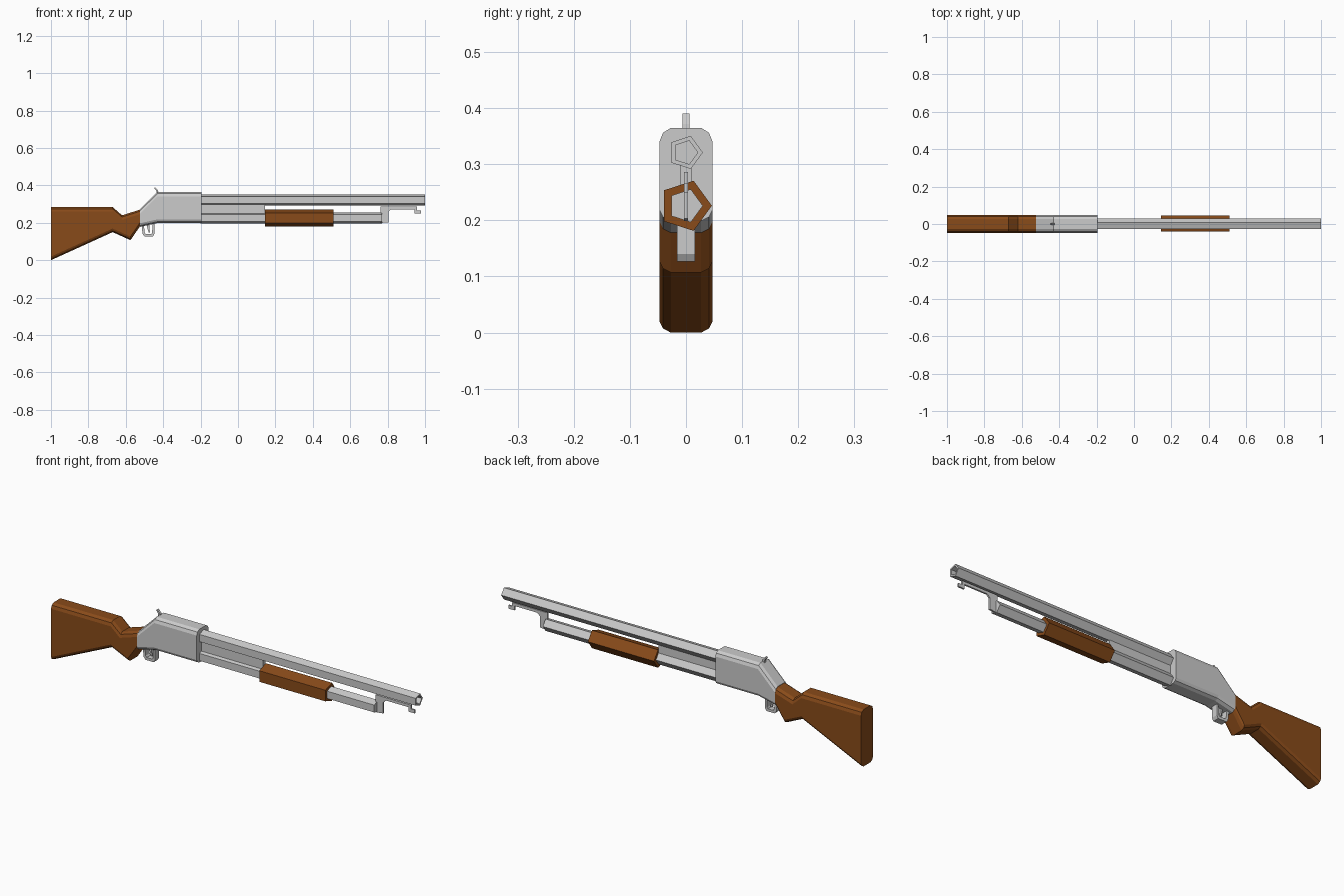
import bpy, bmesh, math

if "Cube" in bpy.data.objects:
    bpy.data.objects.remove(bpy.data.objects["Cube"])

wood = bpy.data.materials.new("wood")
wood.diffuse_color = (0.25, 0.07, 0.01, 1)
wood.use_nodes = True
wood.node_tree.nodes["Principled BSDF"].inputs["Base Color"].default_value = wood.diffuse_color


def finish(name, bm, mat=None):
    bmesh.ops.recalc_face_normals(bm, faces=bm.faces)
    me = bpy.data.meshes.new(name)
    bm.to_mesh(me)
    bm.free()
    if mat:
        me.materials.append(mat)
    bpy.context.collection.objects.link(bpy.data.objects.new(name, me))


def loft(name, rings, mat=None, closed=False):
    """Skin a row of rings; cap the ends, or join last to first."""
    bm = bmesh.new()
    rows = [[bm.verts.new(p) for p in ring] for ring in rings]
    n = len(rows[0])
    pairs = list(zip(rows, rows[1:])) + ([(rows[-1], rows[0])] if closed else [])
    for a, b in pairs:
        for i in range(n):
            j = (i + 1) % n
            bm.faces.new((a[i], a[j], b[j], b[i]))
    if not closed:
        bm.faces.new(rows[0])
        bm.faces.new(rows[-1])
    finish(name, bm, mat)


def body_ring(top, bottom, w=0.047):
    """Rounded-rectangle section between a top and a bottom (x, z) point."""
    (xt, zt), (xb, zb) = top, bottom
    corner = [(w, 0.024), (w - 0.006, 0.009), (w - 0.02, 0)]
    up = [(xt, y, zt - d) for y, d in corner]
    down = [(xb, y, zb + d * 0.8) for y, d in reversed(corner)]
    right = down + up
    return right + [(x, -y, z) for x, y, z in reversed(right)]


def pentagon(x, z, r):
    return [(x, -0.001 + r * math.cos(a), z + r * math.sin(a))
            for a in (i * math.tau / 5 for i in range(5))]


def plate(name, pts, half):
    """Side profile of (x, z) points extruded across y."""
    loft(name, [[(x, y, z) for x, z in pts] for y in (-half, half)])


# Shoulder stock and receiver
loft("stock", [body_ring(*s) for s in (
    ((-1, 0.284), (-1, 0)),
    ((-0.67, 0.284), (-0.67, 0.15)),
    ((-0.62, 0.24), (-0.575, 0.107)),
    ((-0.525, 0.27), (-0.525, 0.18)))], wood)
loft("receiver", [body_ring(*s) for s in (
    ((-0.525, 0.272), (-0.525, 0.178)),
    ((-0.43, 0.365), (-0.43, 0.199)),
    ((-0.195, 0.365), (-0.195, 0.199)))])

# Hollow barrel, tube below it and sliding grip
BZ, TZ = 0.321, 0.226
loft("barrel", [pentagon(-0.2, BZ, 0.031), pentagon(1, BZ, 0.031),
                pentagon(1, BZ, 0.022), pentagon(-0.2, BZ, 0.022)], closed=True)
loft("lower_tube", [pentagon(x, TZ, 0.031) for x in (-0.2, 0.77)])
loft("grip", [pentagon(0.145, TZ, 0.047), pentagon(0.51, TZ, 0.047),
              pentagon(0.51, TZ, 0.03), pentagon(0.145, TZ, 0.03)], wood, closed=True)
plate("barrel_web", [(-0.2, 0.24), (0.145, 0.24), (0.145, 0.3), (-0.2, 0.3)], 0.01)

# Thin bracket at the front
plate("front_bracket", [
    (0.763, 0.199), (0.763, 0.286), (0.958, 0.286), (0.958, 0.267), (0.979, 0.267),
    (0.979, 0.25), (0.945, 0.25), (0.945, 0.272), (0.818, 0.272), (0.805, 0.258),
    (0.805, 0.203)], 0.004)

# Trigger guard, trigger and hammer
plate("trigger_guard", [
    (-0.515, 0.185), (-0.51, 0.14), (-0.5, 0.127), (-0.455, 0.127), (-0.447, 0.14),
    (-0.447, 0.205), (-0.457, 0.205), (-0.459, 0.146), (-0.463, 0.14),
    (-0.493, 0.14), (-0.499, 0.148), (-0.503, 0.185)], 0.016)
plate("trigger", [
    (-0.49, 0.2), (-0.484, 0.17), (-0.478, 0.148), (-0.47, 0.148), (-0.474, 0.17),
    (-0.474, 0.2)], 0.005)
plate("hammer", [
    (-0.437, 0.355), (-0.437, 0.371), (-0.448, 0.385), (-0.442, 0.39),
    (-0.427, 0.372), (-0.425, 0.355)], 0.006)
